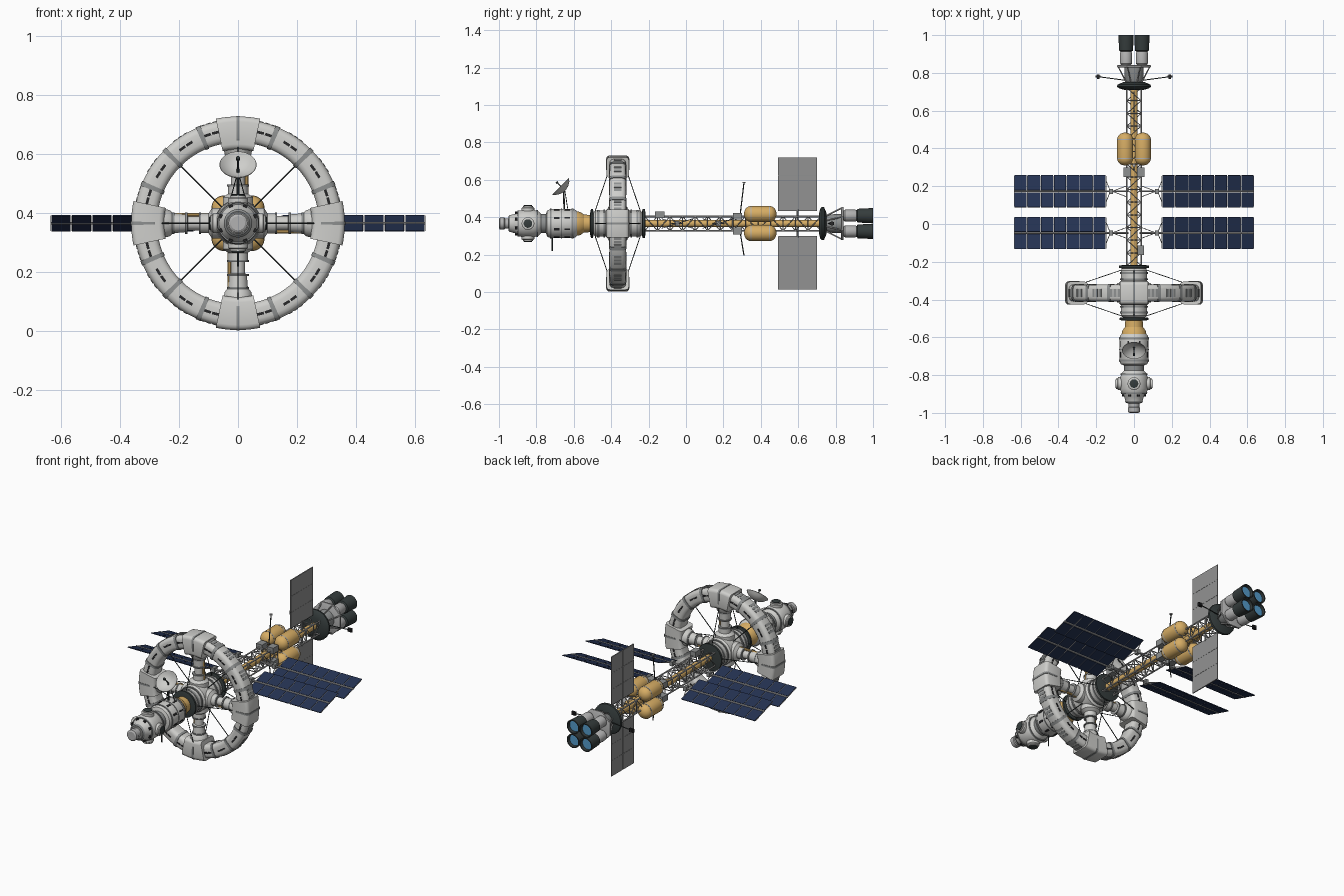
import bpy, bmesh
from math import sin, cos, pi, radians
from mathutils import Vector, Matrix

cube = bpy.data.objects.get("Cube")
if cube:
    bpy.data.objects.remove(cube, do_unlink=True)


def material(name, *rgb):
    m = bpy.data.materials.new(name)
    m.use_nodes = True
    m.diffuse_color = (*rgb, 1)
    m.node_tree.nodes["Principled BSDF"].inputs["Base Color"].default_value = (*rgb, 1)
    return m


WHITE = material("hull white", .62, .62, .6)
GREY = material("panel grey", .27, .28, .28)
PALE = material("truss grey", .45, .45, .45)
DARK = material("charcoal", .035, .045, .045)
BLACK = material("window black", .02, .02, .022)
GOLD = material("foil gold", .68, .42, .13)
NAVY = material("solar navy", .018, .032, .085)
RADIATOR = material("radiator grey", .29, .29, .29)
BLUE = material("engine blue", .09, .33, .6)

ZC = .366       # height of the main axis
RY = -.365      # position of the ring along the axis
C = Vector((0, 0, ZC))
AXIS = Vector((0, 1, 0))


class Part:
    """Collects geometry for one named object."""
    def __init__(self, name, mat):
        self.name, self.mat, self.bm = name, mat, bmesh.new()

    def lathe(self, pts, origin=C, axis=AXIS, n=24):
        """Revolve (distance, radius) points around an axis."""
        rot = Vector(axis).to_track_quat('Z', 'Y').to_matrix()
        rings = [[self.bm.verts.new(Vector(origin) + rot @ Vector(
            (r * cos(2 * pi * (i + .5) / n), r * sin(2 * pi * (i + .5) / n), d)))
            for i in range(n)] for d, r in pts]
        for a, b in zip(rings, rings[1:]):
            for i in range(n):
                j = (i + 1) % n
                self.bm.faces.new((a[i], a[j], b[j], b[i]))
        self.bm.faces.new(rings[0])
        self.bm.faces.new(rings[-1])
        return self

    def rod(self, p, q, r=.003, n=6):
        d = Vector(q) - Vector(p)
        return self.lathe([(0, r), (d.length, r)], p, d, n)

    def box(self, centre, size, frame=Matrix()):
        m = frame @ Matrix.Translation(centre) @ Matrix.Diagonal((*size, 1))
        bmesh.ops.create_cube(self.bm, size=1, matrix=m)
        return self

    def arc(self, mid, half, r0, r1, width, steps=8, soft=.022):
        """Sweep a rounded rectangle around the ring (angles in degrees)."""
        rc, hr, hw = (r0 + r1) / 2, (r1 - r0) / 2 - soft, width - soft
        prof = []
        for k, (sr, sw) in enumerate(((1, 1), (-1, 1), (-1, -1), (1, -1))):
            for t in range(4):
                a = pi / 2 * (k + t / 3)
                prof.append((rc + sr * hr + soft * cos(a), sw * hw + soft * sin(a)))
        rows = []
        for s in range(steps + 1):
            a = radians(mid - half + 2 * half * s / steps)
            rows.append([self.bm.verts.new((r * sin(a), RY + w, ZC + r * cos(a)))
                         for r, w in prof])
        for a, b in zip(rows, rows[1:]):
            for i in range(len(prof)):
                j = (i + 1) % len(prof)
                self.bm.faces.new((a[i], a[j], b[j], b[i]))
        self.bm.faces.new(rows[0])
        self.bm.faces.new(rows[-1])
        return self

    def done(self):
        bmesh.ops.recalc_face_normals(self.bm, faces=self.bm.faces)
        me = bpy.data.meshes.new(self.name)
        self.bm.to_mesh(me)
        self.bm.free()
        me.materials.append(self.mat)
        me.shade_smooth()
        me.set_sharp_from_angle(angle=radians(32))
        bpy.context.collection.objects.link(bpy.data.objects.new(self.name, me))


def turned(name, mat, *profiles, n=32):
    p = Part(name, mat)
    for pts in profiles:
        p.lathe(pts, n=n)
    p.done()


def ring_frame(deg, y=0):
    """Frame on the axis whose local z points outward at the given angle."""
    return Matrix.Translation((0, y, ZC)) @ Matrix.Rotation(radians(deg), 4, 'Y')


# Rotating ring: arcs, corner modules, bands and windows
arcs, modules = Part("ring_arcs", WHITE), Part("ring_modules", WHITE)
bands, slits = Part("ring_bands", GREY), Part("ring_windows", BLACK)
rim = Part("ring_rim_panels", GREY)
for q in range(0, 360, 90):
    arcs.arc(q + 45, 36, .274, .352, .044, 24)
    modules.arc(q, 12, .25, .362, .06, 10, .018)
    bands.arc(q, .9, .27, .364, .062, 2, .018)
    for b in (22.5, 45, 67.5):
        bands.arc(q + b, 1.4, .271, .355, .047, 2)
    for w in (16.5, 34, 56, 73.5):
        for side in (-1, 1):
            for k in (-2.6, 2.6):
                slits.box((0, side * .044, .316), (.024, .004, .009), ring_frame(q + w + k, RY))
        for k in (-3.4, 0, 3.4):
            rim.box((0, 0, .351), (.014, .042, .006), ring_frame(q + w + k, RY))
for p in (arcs, modules, bands, slits, rim):
    p.done()

# Spokes with sleeves, pipes and bracing cables
spokes, cuffs = Part("spokes", WHITE), Part("spoke_cuffs", GREY)
pipes, cables = Part("spoke_pipes", GOLD), Part("ring_cables", DARK)
hub_c = Vector((0, RY, ZC))
for q in range(0, 360, 90):
    d = Vector((sin(radians(q)), 0, cos(radians(q))))
    side = Vector((d.z, 0, -d.x))
    spokes.lathe([(.04, .052), (.088, .052), (.1, .034), (.125, .034), (.127, .024),
                  (.17, .024), (.172, .03), (.22, .034), (.232, .045), (.256, .05)], hub_c, d)
    for r in (.125, .172, .216):
        cuffs.lathe([(r, .037), (r + .007, .037)], hub_c, d)
    pipes.rod(hub_c + d * .07 + side * .029, hub_c + d * .225 + side * .029, .007, 8)
    for s in (-1, 1):
        cables.rod(hub_c + d * .07 + AXIS * s * .12, hub_c + d * .275 + AXIS * s * .05, .0022)
    e = (d + side).normalized()
    cables.rod(hub_c + e * .06, hub_c + e * .28, .0025)
for p in (spokes, cuffs, pipes, cables):
    p.done()

# Hub
turned("hub", WHITE, [(-.495, .058), (-.485, .07), (-.43, .07), (-.42, .08),
                      (-.31, .08), (-.3, .07), (-.245, .07), (-.235, .062)])
turned("hub_collars", GREY, [(-.475, .074), (-.462, .074)], [(-.442, .075), (-.434, .075)],
       [(-.296, .075), (-.288, .075)], [(-.265, .074), (-.255, .074)])
turned("hub_end_rings", DARK, [(-.512, .06), (-.508, .077), (-.497, .077), (-.494, .06)],
       [(-.236, .06), (-.232, .079), (-.22, .079), (-.216, .05)])

# Forward modules
turned("gold_adapter", GOLD, [(-.585, .066), (-.565, .062), (-.545, .048), (-.505, .046)])
turned("laboratory", WHITE, [(-.75, .05), (-.742, .07), (-.725, .078), (-.605, .078),
                             (-.59, .073), (-.578, .06)])
turned("laboratory_bands", GREY, [(-.728, .08), (-.718, .08)], [(-.668, .08), (-.662, .08)],
       [(-.612, .08), (-.602, .08)], [(-.782, .052), (-.745, .052)])
turned("command_module", WHITE, [(-.95, .034), (-.94, .045), (-.915, .052), (-.895, .068),
                                 (-.87, .074), (-.815, .074), (-.79, .066), (-.775, .052)])
turned("docking_nose", PALE, [(-1, .024), (-.995, .032), (-.972, .032), (-.968, .028), (-.94, .028)])
turned("command_bands", GREY, [(-.9, .069), (-.892, .071)], [(-.948, .04), (-.94, .048)],
       [(-.8, .073), (-.792, .072)])
panes = Part("laboratory_windows", BLACK)
for i in range(8):
    f = ring_frame(i * 45 + 22.5)
    panes.box((0, -.692, .077), (.012, .03, .006), f).box((0, -.635, .077), (.008, .03, .006), f)
    panes.box((0, -.908, .063), (.014, .012, .008), f)
panes.done()
ports, lids = Part("side_ports", WHITE), Part("port_lids", DARK)
for q in range(0, 360, 90):
    d = ring_frame(q).to_3x3() @ Vector((0, 0, 1))
    ports.lathe([(.05, .034), (.084, .034), (.088, .028), (.094, .028)], (0, -.845, ZC), d)
    lids.lathe([(.09, .023), (.097, .023), (.099, .018)], (0, -.845, ZC), d)
ports.done()
lids.done()

# Dish and antennas
look = Vector((0, -.71, .71))
dish_at = Vector((0, -.655, .55))
Part("dish", WHITE).lathe([(-.012, .008), (-.006, .03), (.006, .05), (.02, .063), (.022, .062),
                           (.01, .049), (-.002, .028), (-.008, .005)], dish_at, look, 32).done()
feed = Part("dish_mast", DARK).rod((0, -.65, .43), dish_at, .005, 8)
feed.rod(dish_at, dish_at + look * .05, .003).lathe([(.045, .007), (.055, .007)], dish_at, look, 8)
for s in (-1, 1):
    feed.rod((s * .03, -.63, .43), dish_at - look * .01, .002)
feed.done()
whips = Part("antennas", DARK).rod((0, -.715, .22), (0, -.715, .3))
whips.rod((0, .288, .4), (0, .31, .585)).rod((0, .288, .33), (0, .31, .195)).done()
Part("antenna_tip", PALE).lathe([(0, .009), (.006, .009)], (0, .31, .583), (0, 0, 1), 12).done()

# Truss spine
turned("spine_core", GOLD, [(-.22, .02), (.73, .02)], n=16)
truss, H = Part("truss", PALE), .038
bays, y0, y1 = 14, -.22, .72
step = (y1 - y0) / bays
corners = [(H, H), (-H, H), (-H, -H), (H, -H)]
for k, (ax, az) in enumerate(corners):
    bx, bz = corners[(k + 1) % 4]
    truss.rod((ax, y0, ZC + az), (ax, y1, ZC + az), .0045)
    for b in range(bays + 1):
        y = y0 + b * step
        truss.rod((ax, y, ZC + az), (bx, y, ZC + bz), .003)
        if b < bays:
            u, v = (y, y + step) if b % 2 else (y + step, y)
            truss.rod((ax, u, ZC + az), (bx, v, ZC + bz), .0026)
truss.done()
gear = Part("equipment_boxes", GREY)
gear.box((.036, -.14, ZC + .048), (.035, .05, .035))
for s in (-1, 1):
    gear.box((s * .036, .275, ZC + .04), (.04, .05, .035)).box((s * .036, .275, ZC - .04), (.04, .05, .035))
gear.done()

# Fuel tanks
tanks, straps = Part("fuel_tanks", GOLD), Part("tank_straps", PALE)
for sx in (-1, 1):
    for sz in (-1, 1):
        o = (sx * .047, .397, ZC + sz * .051)
        end = [(.05 + .037 * sin(t * pi / 10), .042 * cos(t * pi / 10) + .001) for t in range(6)]
        tanks.lathe([(-d, r) for d, r in reversed(end)] + end, o)
        for d in (-.053, .047):
            straps.lathe([(d, .0435), (d + .006, .0435)], o)
tanks.done()
straps.done()

# Solar wings, tilted opposite ways on each side
cells, ribs = Part("solar_cells", NAVY), Part("solar_spars", PALE)
joints = Part("solar_joints", GREY)
x0, x1, cols = .148, .635, 7
w = (x1 - x0) / cols
for y in (.173, -.047):
    for s in (-1, 1):
        f = Matrix.Translation((0, y, ZC)) @ Matrix.Rotation(s * radians(17), 4, 'X')
        for c in range(cols):
            for r in (-1, 1):
                cells.box((s * (x0 + w * (c + .5)), r * .0475, 0), (w - .005, .082, .004), f)
        for c in range(cols + 1):
            ribs.box((s * (x0 + w * c), 0, 0), (.0025, .17, .002), f)
        ribs.rod((s * .03, y, ZC), (s * x1, y, ZC), .005, 8)
        joints.box((s * .122, y, ZC), (.02, .026, .026))
        for e in (-1, 1):
            ribs.rod((s * .125, y, ZC), f @ Vector((s * x0, e * .06, 0)), .0022)
            ribs.rod((s * .036, y + e * .03, ZC), (s * .115, y, ZC), .0022)
for p in (cells, ribs, joints):
    p.done()

# Radiators above and below the spine
fins, seams = Part("radiators", RADIATOR), Part("radiator_seams", GREY)
for s in (-1, 1):
    for c in (-1, 1):
        for r in range(3):
            fins.box((0, .597 + c * .0525, ZC + s * (.115 + .096 * r)), (.006, .103, .094))
    seams.box((0, .597, ZC + s * .21), (.004, .205, .285))
    seams.rod((0, .597, ZC), (0, .597, ZC + s * .075), .006, 8)
fins.done()
seams.done()

# Shield, thrust frame and engines
turned("shield", DARK, [(.71, .05), (.718, .08), (.727, .09), (.738, .088), (.752, .055)])
turned("engine_core", GREY, [(.745, .04), (.77, .05), (.83, .052)], n=16)
turned("thrust_plate", PALE, [(.828, .09), (.831, .096), (.84, .096), (.843, .09)], n=8)
frame, booms, pods = Part("thrust_struts", PALE), Part("thruster_booms", DARK), Part("thruster_pods", BLACK)
for i in range(8):
    a = pi / 4 * (i + .5)
    frame.rod((.045 * cos(a), .75, ZC + .045 * sin(a)), (.09 * cos(a), .832, ZC + .09 * sin(a)), .004)
for s in (-1, 1):
    booms.rod((s * .04, .76, ZC), (s * .19, .78, ZC))
    pods.box((s * .19, .78, ZC), (.014, .024, .014)).box((s * .19, .78, ZC), (.026, .01, .022))
for p in (frame, booms, pods):
    p.done()
bodies, bells, glow = Part("engine_bodies", PALE), Part("engine_bells", DARK), Part("engine_glow", BLUE)
for sx in (-1, 1):
    for sz in (-1, 1):
        o = (sx * .042, 0, ZC + sz * .042)
        bodies.lathe([(.842, .026), (.85, .032), (.905, .032), (.918, .026)], o)
        bells.lathe([(.912, .028), (.918, .037), (.995, .041), (1, .041), (1, .035), (.98, .033)], o)
        glow.lathe([(.975, .031), (.984, .0325)], o)
for p in (bodies, bells, glow):
    p.done()
